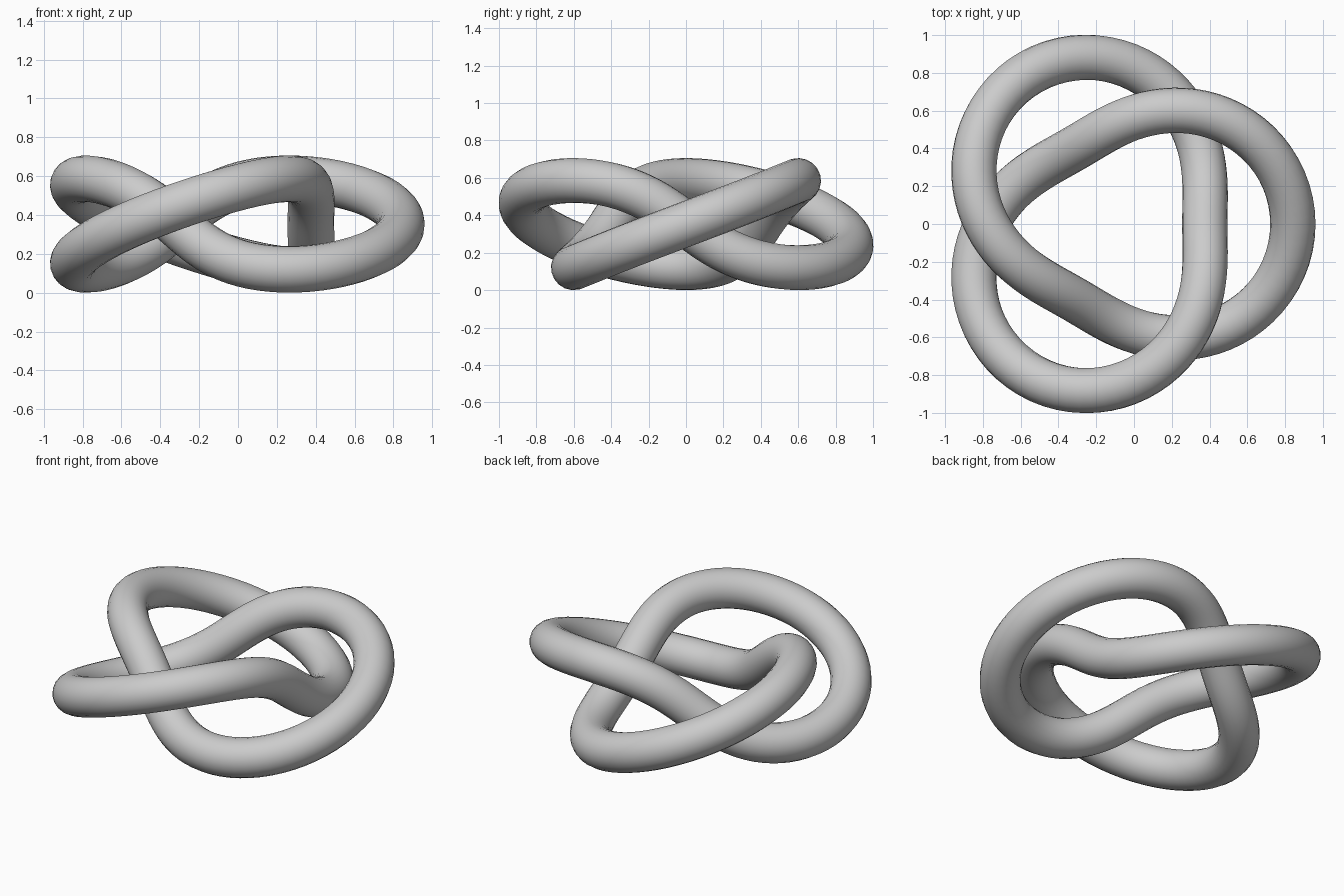
import bpy
from math import sin, cos, pi

cube = bpy.data.objects.get("Cube")
if cube:
    bpy.data.objects.remove(cube, do_unlink=True)

MAJOR, MINOR, TUBE = 0.694, 0.233, 0.12   # ring radius, winding radius, tube radius
SHIFT_X = -0.086                          # centres the bounding box
STEPS = 192

grey = bpy.data.materials.new("plain grey")
grey.use_nodes = True
colour = (0.6, 0.6, 0.6, 1)
grey.diffuse_color = colour
grey.node_tree.nodes["Principled BSDF"].inputs["Base Color"].default_value = colour


def knot_point(t):
    """Twice round the ring while winding three times about it."""
    radius = MAJOR + MINOR * cos(3 * t)
    return (SHIFT_X + radius * cos(2 * t), radius * sin(2 * t),
            MINOR + TUBE + MINOR * sin(3 * t))


# Closed centre line swept by a round section
curve = bpy.data.curves.new("knot_tube", "CURVE")
curve.dimensions = "3D"
curve.twist_mode = "MINIMUM"
curve.bevel_depth = TUBE
curve.bevel_resolution = 8
spline = curve.splines.new("POLY")
spline.points.add(STEPS - 1)
for i, point in enumerate(spline.points):
    point.co = (*knot_point(2 * pi * i / STEPS), 1)
spline.use_cyclic_u = True

knot = bpy.data.objects.new("knot_tube", curve)
bpy.context.collection.objects.link(knot)
curve.materials.append(grey)

# Turn the sweep into a smooth mesh
bpy.ops.object.select_all(action="DESELECT")
knot.select_set(True)
bpy.context.view_layer.objects.active = knot
bpy.ops.object.convert(target="MESH")
bpy.ops.object.shade_smooth()
